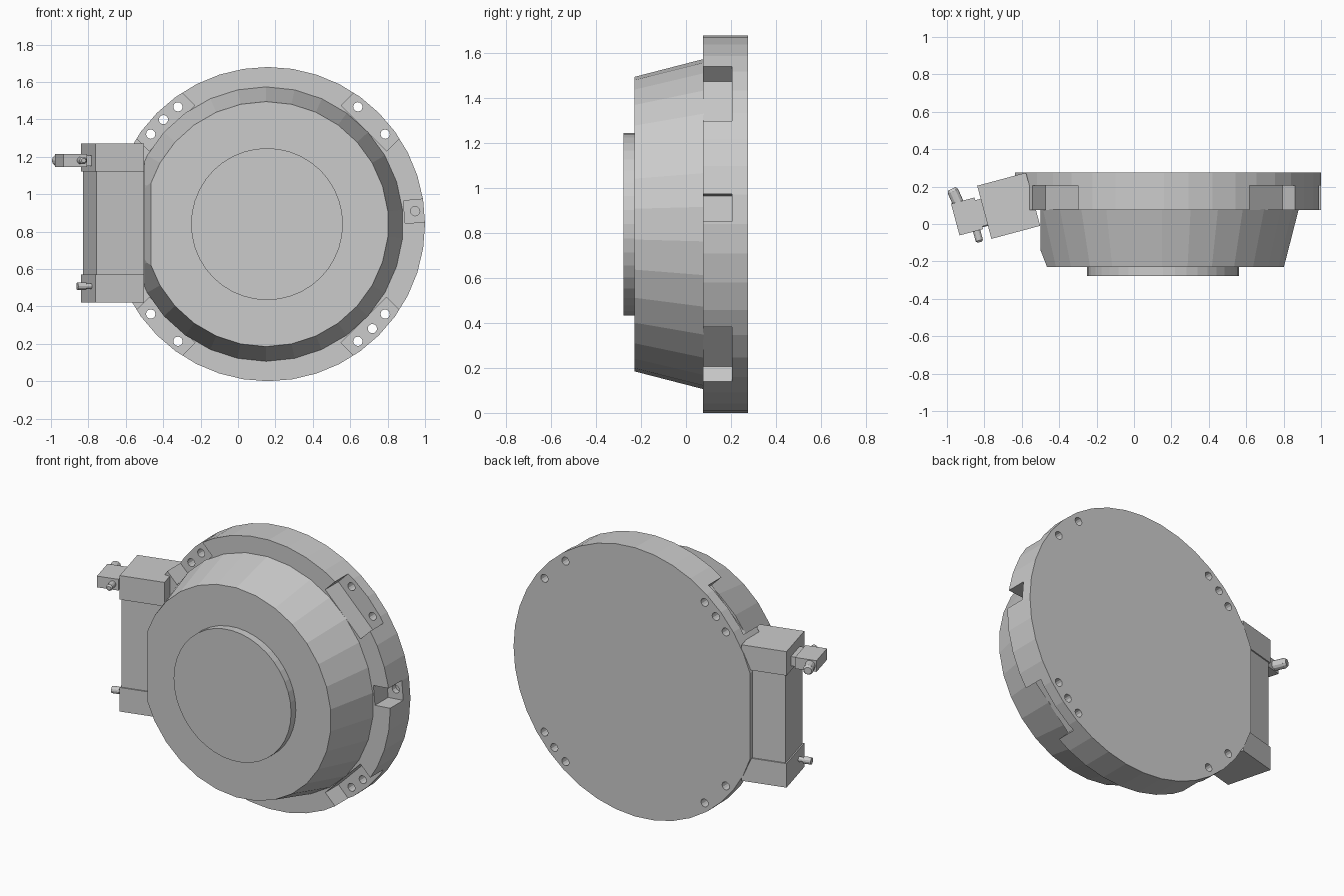
import bpy, bmesh
from math import cos, sin, radians
from mathutils import Vector, Matrix

if "Cube" in bpy.data.objects:
    bpy.data.objects.remove(bpy.data.objects["Cube"])

CX, CZ, R = 0.16, 0.84, 0.84           # disc centre and radius
TILT = Matrix.Translation((-0.67, 0.0975, 0)) @ Matrix.Rotation(radians(15), 4, 'Z')


def finish(bm, name, cutter=False):
    bmesh.ops.recalc_face_normals(bm, faces=bm.faces)
    me = bpy.data.meshes.new(name)
    bm.to_mesh(me)
    bm.free()
    ob = bpy.data.objects.new(name, me)
    bpy.context.collection.objects.link(ob)
    if cutter:
        ob.hide_render = True
        ob.hide_set(True)
    return ob


def add_rod(bm, a, b, r1, r2=None, sides=12):
    a, b = Vector(a), Vector(b)
    m = Matrix.Translation((a + b) / 2) @ (b - a).to_track_quat('Z', 'Y').to_matrix().to_4x4()
    bmesh.ops.create_cone(bm, cap_ends=True, segments=sides, radius1=r1,
                          radius2=r1 if r2 is None else r2, depth=(b - a).length, matrix=m)


def add_box(bm, lo, hi, frame=Matrix()):
    lo, hi = Vector(lo), Vector(hi)
    bmesh.ops.create_cube(bm, size=1, matrix=frame @ Matrix.Translation((lo + hi) / 2)
                          @ Matrix.Diagonal((*(hi - lo), 1)))


def slice_off(bm, co, no):
    geom = bm.verts[:] + bm.edges[:] + bm.faces[:]
    bmesh.ops.bisect_plane(bm, geom=geom, plane_co=co, plane_no=no, clear_outer=True)
    bmesh.ops.holes_fill(bm, edges=[e for e in bm.edges if e.is_boundary], sides=0)


def subtract(ob, cutter):
    mod = ob.modifiers.new(cutter.name, 'BOOLEAN')
    mod.operation, mod.solver, mod.object = 'DIFFERENCE', 'EXACT', cutter


# Rear flange, flattened on the side of the connector housing
bm = bmesh.new()
add_rod(bm, (CX, 0.275, CZ), (CX, 0.075, CZ), R, sides=40)
slice_off(bm, (-0.635, 0, 0), (-1, 0, 0))
flange = finish(bm, "rear_flange")

# Rim pockets: four at the diagonals, a narrow one on the right
bm = bmesh.new()
for ang, inner, half in ((45, .725, .172), (135, .725, .172), (225, .725, .172),
                         (315, .725, .172), (5, .732, .061)):
    frame = Matrix.Translation((CX, 0, CZ)) @ Matrix.Rotation(radians(-ang), 4, 'Y')
    add_box(bm, (inner, 0.0, -half), (1.0, 0.205, half), frame)
subtract(flange, finish(bm, "pocket_cutter", True))

# Mounting holes through the pocket floors, plus one blind hole
bm = bmesh.new()
for ang in (37.5, 52.5, 127.5, 135, 142.5, 217.5, 232.5, 307.5, 315, 322.5, 5):
    x, z = CX + 0.79 * cos(radians(ang)), CZ + 0.79 * sin(radians(ang))
    add_rod(bm, (x, 0.15, z), (x, 0.24 if ang == 5 else 0.35, z), 0.025)
subtract(flange, finish(bm, "hole_cutter", True))

# Tapered body with a flat and a small chamfer on the left
bm = bmesh.new()
add_rod(bm, (CX - .01, 0.08, CZ), (CX - .01, -0.23, CZ), 0.735, 0.655, 30)
slice_off(bm, (-0.50, 0, 0), (-1, 0, 0))
slice_off(bm, (-0.50, -0.14, 0), Vector((-0.09, -0.035, 0)).normalized())
finish(bm, "tapered_body")

# Raised front disc
bm = bmesh.new()
add_rod(bm, (0.155, -0.22, CZ), (0.155, -0.277, CZ), 0.406, sides=40)
finish(bm, "front_disc")

# Tilted side housing: end blocks and a slightly recessed middle
for name, z0, z1, inset in (("housing_bottom", 0.42, 0.57, 0), ("housing_middle", 0.57, 1.12, .008),
                            ("housing_top", 1.12, 1.27, 0)):
    bm = bmesh.new()
    add_box(bm, (-0.135 + inset, -0.147 + inset, z0), (0.135, 0.147 - inset, z1), TILT)
    finish(bm, name)

# Upper connector: neck and block
for name, lo, hi in (("connector_neck", (-0.17, -0.07, 1.15), (-0.13, 0.075, 1.208)),
                     ("connector_block", (-0.295, -0.085, 1.144), (-0.165, 0.09, 1.214))):
    bm = bmesh.new()
    add_box(bm, lo, hi, TILT)
    finish(bm, name)

# Connector plug with a rounded tip, and the locking pin at the front
bm = bmesh.new()
add_rod(bm, (-0.93, 0.09, 1.18), (-0.968, 0.175, 1.18), 0.03)
add_rod(bm, (-0.968, 0.175, 1.18), (-0.974, 0.188, 1.18), 0.03, 0.022)
finish(bm, "connector_plug")
bm = bmesh.new()
add_rod(bm, TILT @ Vector((-0.2, -0.07, 1.18)), TILT @ Vector((-0.2, -0.138, 1.18)), 0.02)
add_rod(bm, TILT @ Vector((-0.2, -0.138, 1.18)), TILT @ Vector((-0.2, -0.148, 1.18)), 0.02, 0.012)
finish(bm, "locking_pin")

# Lower pin with a collar
bm = bmesh.new()
add_rod(bm, TILT @ Vector((-0.12, -0.06, 0.508)), TILT @ Vector((-0.19, -0.06, 0.508)), 0.015)
add_rod(bm, TILT @ Vector((-0.165, -0.06, 0.508)), TILT @ Vector((-0.212, -0.06, 0.508)), 0.021)
finish(bm, "lower_pin")
